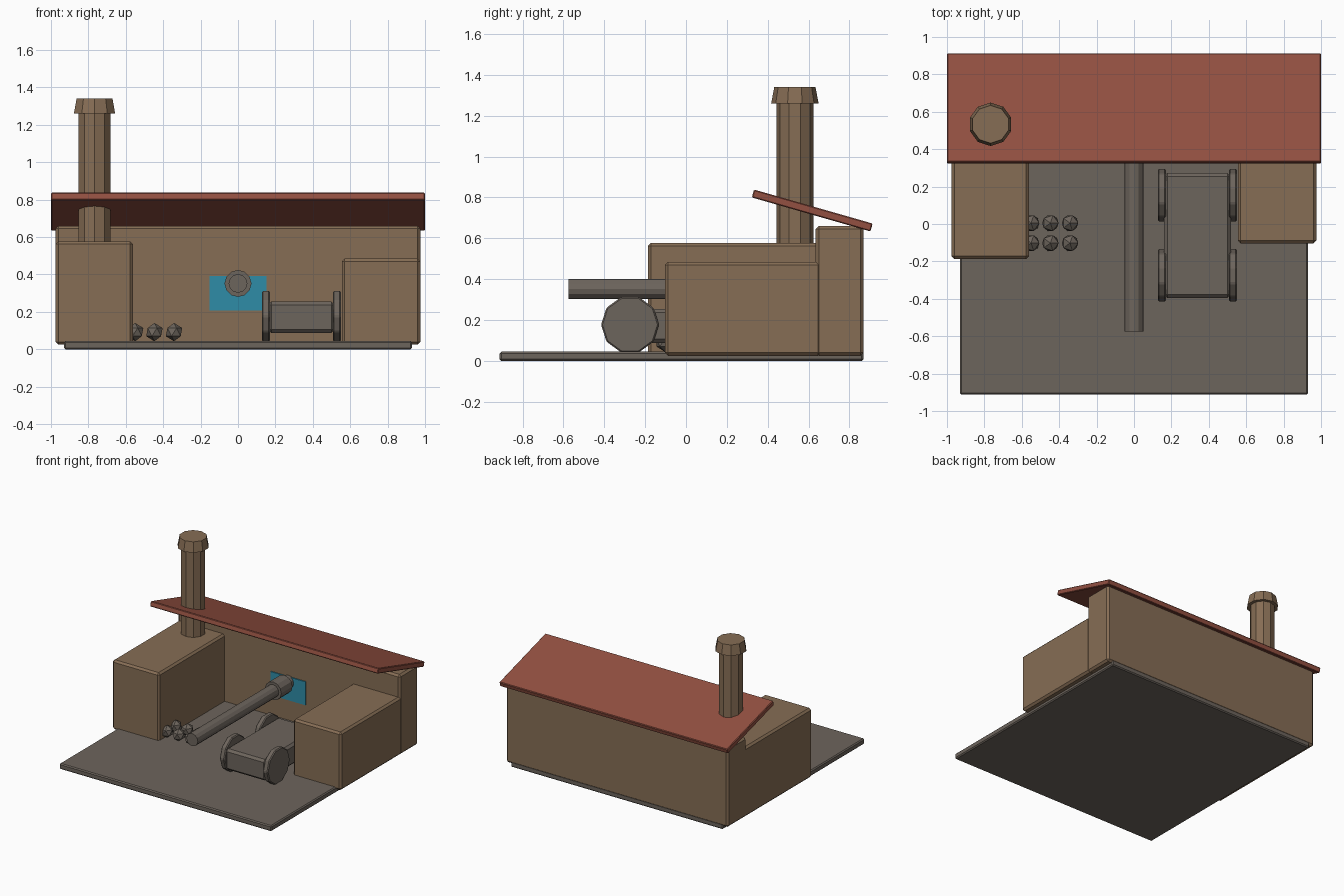
import bpy, math
from mathutils import Vector

if "Cube" in bpy.data.objects:
    bpy.data.objects.remove(bpy.data.objects["Cube"])


def material(name, rgb):
    m = bpy.data.materials.new(name)
    m.diffuse_color = (*rgb, 1)
    m.use_nodes = True
    m.node_tree.nodes["Principled BSDF"].inputs["Base Color"].default_value = m.diffuse_color
    return m


TAN = material("tan_clay", (0.24, 0.154, 0.09))
GREY = material("warm_grey", (0.152, 0.129, 0.108))
RED = material("roof_red", (0.29, 0.08, 0.053))
BLUE = material("blue", (0.028, 0.265, 0.39))


def finish(name, mat, bevel=0):
    ob = bpy.context.object
    ob.name = name
    ob.data.materials.append(mat)
    if bevel:
        b = ob.modifiers.new("bevel", 'BEVEL')
        b.width = bevel
        b.segments = 1
        b.limit_method = 'ANGLE'
    return ob


def box(name, mat, lo, hi, bevel=0.0, tilt=0.0):
    lo, hi = Vector(lo), Vector(hi)
    bpy.ops.mesh.primitive_cube_add(size=1, location=(lo + hi) / 2)
    ob = bpy.context.object
    for v in ob.data.vertices:
        v.co = Vector(a * b for a, b in zip(v.co, hi - lo))
    ob.rotation_euler.x = tilt
    return finish(name, mat, bevel)


def tube(name, mat, loc, r1, r2, length, sides=10, rot=(0, 0, 0), bevel=0.0):
    bpy.ops.mesh.primitive_cone_add(vertices=sides, radius1=r1, radius2=r2,
                                    depth=length, location=loc, rotation=rot)
    return finish(name, mat, bevel)


# Yard slab and building masses
box("yard_slab", GREY, (-0.93, -0.912, 0), (0.93, 0.868, 0.045), 0.008)
box("back_wall", TAN, (-0.975, 0.635, 0.025), (0.975, 0.868, 0.66), 0.015)
box("left_block", TAN, (-0.975, -0.187, 0.025), (-0.562, 0.66, 0.577), 0.015)
box("right_block", TAN, (0.555, -0.103, 0.025), (0.975, 0.66, 0.485), 0.015)

# Sloping roof
box("roof", RED, (-1, 0.618 - 0.302, 0.736 - 0.02), (1, 0.618 + 0.302, 0.736 + 0.02),
    0.005, math.radians(-16))

# Chimney with tapered cap
tube("chimney", TAN, (-0.767, 0.533, 0.905), 0.091, 0.091, 0.71)
tube("chimney_cap", TAN, (-0.767, 0.533, 1.30), 0.116, 0.101, 0.08)

# Wall plate with pipe and collar
box("wall_plate", BLUE, (-0.153, 0.627, 0.207), (0.153, 0.645, 0.393))
along_y = (math.pi / 2, 0, 0)
tube("pipe", GREY, (0, 0.03, 0.352), 0.05, 0.05, 1.21, 12, along_y)
tube("pipe_collar", GREY, (0, 0.51, 0.352), 0.072, 0.072, 0.14, 12, along_y)

# Cart body and four wheels
box("cart_body", GREY, (0.16, -0.395, 0.088), (0.518, 0.272, 0.255), 0.018)
for x in (0.149, 0.529):
    for y in (-0.274, 0.154):
        # decagon with corners pointing along y
        tube("cart_wheel", GREY, (x, y, 0.177), 0.142, 0.142, 0.043, 10,
             (0, math.pi / 2, 0), 0.007)

# Pile of small round lumps
for x in (-0.55, -0.447, -0.342):
    for y in (0.005, -0.102):
        bpy.ops.mesh.primitive_ico_sphere_add(subdivisions=1, radius=0.049,
                                              location=(x, y, 0.092))
        finish("lump", GREY)
